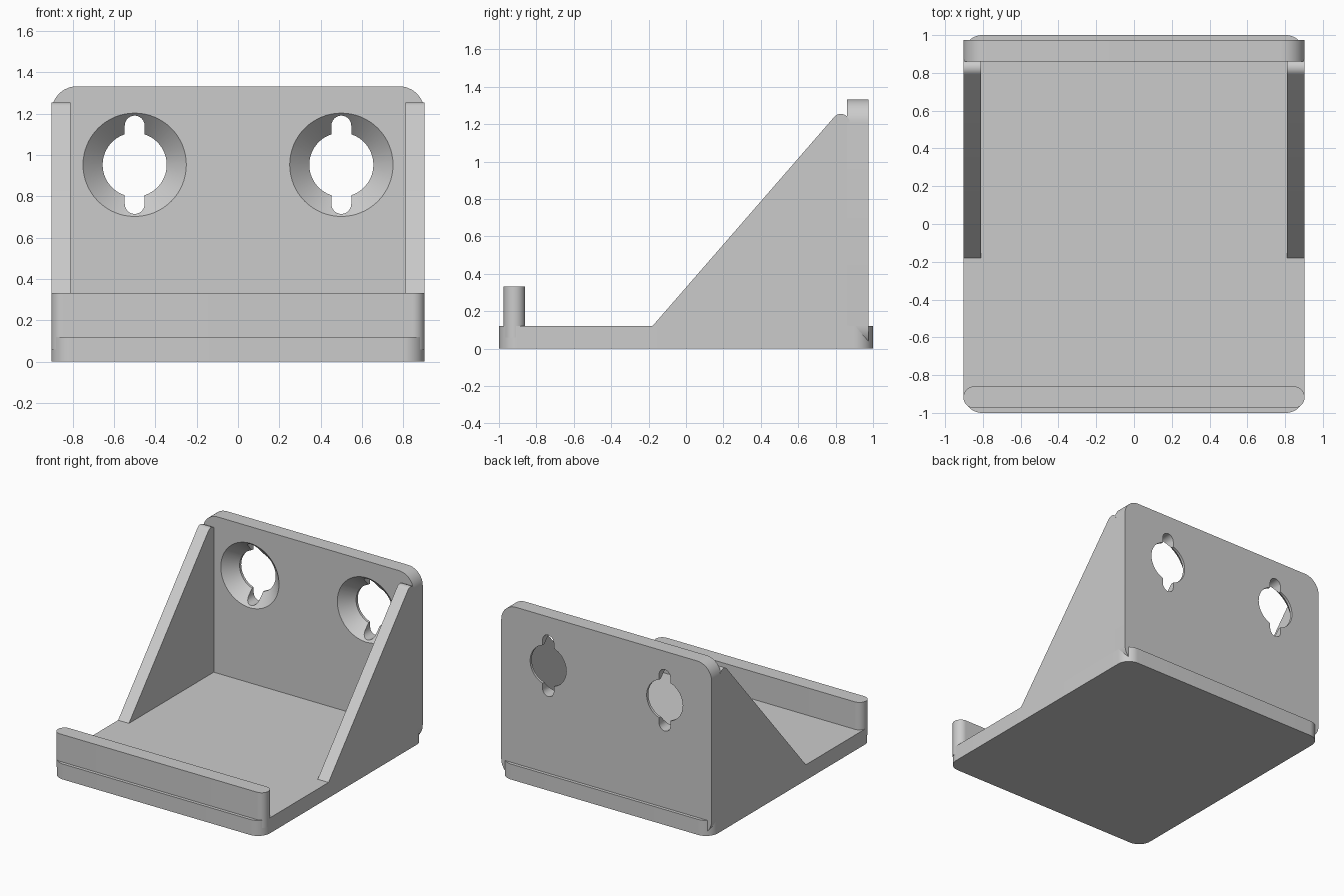
import bpy, bmesh
from math import sin, cos, pi, radians
from mathutils import Vector

W = 0.903          # half width
T = 0.12           # plate thickness

cube = bpy.data.objects.get("Cube")
if cube:
    bpy.data.objects.remove(cube, do_unlink=True)

grey = bpy.data.materials.new("light_grey_plastic")
grey.use_nodes = True
colour = (0.6, 0.6, 0.6, 1)
grey.diffuse_color = colour
grey.node_tree.nodes["Principled BSDF"].inputs["Base Color"].default_value = colour


def arc(cx, cy, r, start, end, steps=12):
    """Points on an arc, angles in degrees."""
    angles = [radians(start + (end - start) * i / steps) for i in range(steps + 1)]
    return [(cx + r * cos(a), cy + r * sin(a)) for a in angles]


def rounded_rect(x0, x1, y0, y1, r):
    return (arc(x1 - r, y1 - r, r, 0, 90) + arc(x0 + r, y1 - r, r, 90, 180)
            + arc(x0 + r, y0 + r, r, 180, 270) + arc(x1 - r, y0 + r, r, 270, 360))


# How profile coordinates (u, v) and depth d map into space
PLACE = {"X": lambda u, v, d: (d, u, v),
         "Y": lambda u, v, d: (u, d, v),
         "Z": lambda u, v, d: (u, v, d)}


def extrude(name, profile, axis, d0, d1):
    """Prism of a 2D outline along an axis."""
    bm = bmesh.new()
    place = PLACE[axis]
    face = bm.faces.new([bm.verts.new(place(u, v, d0)) for u, v in profile])
    out = bmesh.ops.extrude_face_region(bm, geom=[face])
    moved = [g for g in out["geom"] if isinstance(g, bmesh.types.BMVert)]
    bmesh.ops.translate(bm, verts=moved, vec=Vector(place(0, 0, d1 - d0)))
    return finish(name, bm)


def lathe_y(name, rings, cx, cz, sides=64):
    """Closed round solid along y from (y, radius) rings."""
    bm = bmesh.new()
    loops = [[bm.verts.new((cx + r * cos(2 * pi * i / sides), y, cz + r * sin(2 * pi * i / sides)))
              for i in range(sides)] for y, r in rings]
    for a, b in zip(loops, loops[1:]):
        for i in range(sides):
            j = (i + 1) % sides
            bm.faces.new((a[i], a[j], b[j], b[i]))
    bm.faces.new(loops[0])
    bm.faces.new(loops[-1])
    return finish(name, bm)


def finish(name, bm):
    bmesh.ops.remove_doubles(bm, verts=bm.verts, dist=1e-5)
    bmesh.ops.recalc_face_normals(bm, faces=bm.faces)
    mesh = bpy.data.meshes.new(name)
    bm.to_mesh(mesh)
    bm.free()
    mesh.materials.append(grey)
    obj = bpy.data.objects.new(name, mesh)
    bpy.context.collection.objects.link(obj)
    return obj


def select(obj):
    bpy.ops.object.select_all(action="DESELECT")
    obj.select_set(True)
    bpy.context.view_layer.objects.active = obj


def cut(target, cutter):
    cutter.hide_render = True
    mod = target.modifiers.new("cut", "BOOLEAN")
    mod.operation = "DIFFERENCE"
    mod.solver = "EXACT"
    mod.object = cutter
    select(target)
    bpy.ops.object.modifier_apply(modifier=mod.name)
    bpy.data.objects.remove(cutter, do_unlink=True)


# Base, front lip and wall plate
FRONT, BACK = 0.86, 0.975
base = extrude("base_plate", rounded_rect(-W, W, -1, 1, 0.1), "Z", 0, T)
lip = extrude("front_lip", rounded_rect(-W, W, -BACK, -FRONT, 0.057), "Z", 0.06, 0.333)
wall = extrude("wall_plate", rounded_rect(-W, W, 0, 1.333, 0.125), "Y", FRONT, BACK)

# Countersunk screw holes with a keyhole slot above and below
HOLE_Z, SLOT_R, SLOT_REACH = 0.953, 0.048, 0.19
for x in (-0.5, 0.5):
    cut(wall, lathe_y("hole_cutter",
                      [(FRONT - 0.01, 0.26), (BACK - 0.02, 0.155), (BACK + 0.05, 0.155)], x, HOLE_Z))
    slot = (arc(x, HOLE_Z + SLOT_REACH, SLOT_R, 0, 180)
            + arc(x, HOLE_Z - SLOT_REACH, SLOT_R, 180, 360))
    cut(wall, extrude("slot_cutter", slot, "Y", FRONT - 0.05, BACK + 0.05))

# Triangular side braces with a rounded tip
brace = ([(-0.18, T), (-0.18, T - 0.05), (0.87, T - 0.05)]
         + arc(0.828, 1.208, 0.047, 0, 140))
for side, x0, x1 in (("right", -W, -0.81), ("left", 0.81, W)):
    extrude(side + "_brace", brace, "X", x0, x1)

for obj in list(bpy.context.collection.objects):
    if obj.type == "MESH" and grey.name in obj.data.materials:
        select(obj)
        bpy.ops.object.shade_smooth_by_angle(angle=radians(30))
